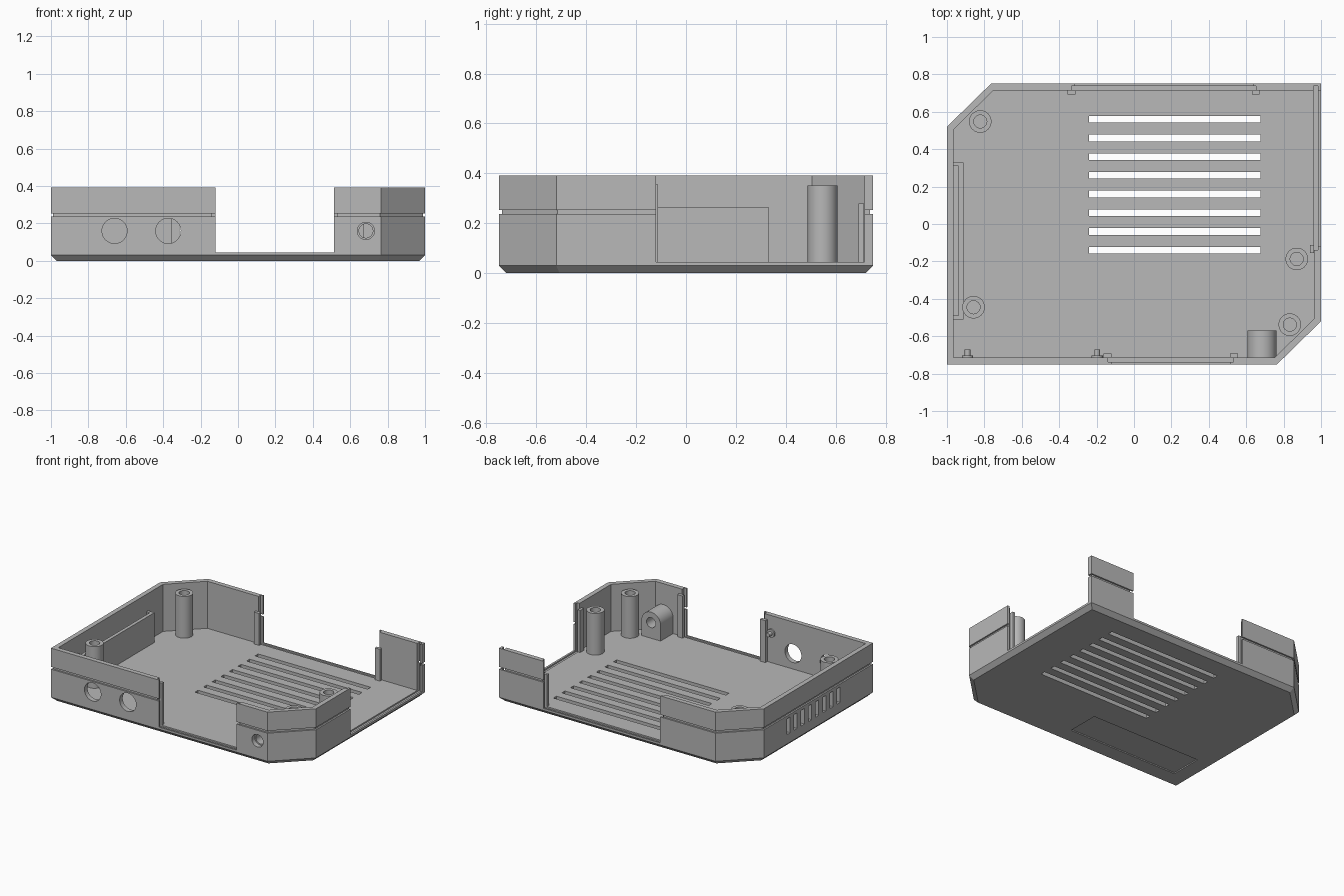
import bpy, bmesh, math
from mathutils import Matrix, Vector

if "Cube" in bpy.data.objects:
    bpy.data.objects.remove(bpy.data.objects["Cube"])

grey = bpy.data.materials.new("grey_plastic")
grey.diffuse_color = (0.48, 0.48, 0.48, 1)
grey.use_nodes = True
grey.node_tree.nodes["Principled BSDF"].inputs["Base Color"].default_value = grey.diffuse_color


def finish(name, bm):
    bmesh.ops.recalc_face_normals(bm, faces=bm.faces[:])
    me = bpy.data.meshes.new(name)
    bm.to_mesh(me)
    bm.free()
    me.materials.append(grey)
    ob = bpy.data.objects.new(name, me)
    bpy.context.collection.objects.link(ob)
    return ob


def add_box(bm, x0, x1, y0, y1, z0, z1):
    m = Matrix.Translation(((x0 + x1) / 2, (y0 + y1) / 2, (z0 + z1) / 2))
    bmesh.ops.create_cube(bm, size=1, matrix=m @ Matrix.Diagonal((x1 - x0, y1 - y0, z1 - z0, 1)))


def add_rod(bm, x, z, r, y0, y1):
    m = Matrix.Translation((x, (y0 + y1) / 2, z)) @ Matrix.Rotation(math.pi / 2, 4, 'X')
    bmesh.ops.create_cone(bm, cap_ends=True, segments=48, radius1=r, radius2=r,
                          depth=y1 - y0, matrix=m)


def boxes(name, *dims):
    bm = bmesh.new()
    for d in dims:
        add_box(bm, *d)
    return finish(name, bm)


def rods(name, *dims):
    bm = bmesh.new()
    for d in dims:
        add_rod(bm, *d)
    return finish(name, bm)


def cut(ob, cutter):
    mod = ob.modifiers.new("cut", 'BOOLEAN')
    mod.operation, mod.solver, mod.object = 'DIFFERENCE', 'EXACT', cutter
    bpy.context.view_layer.objects.active = ob
    bpy.ops.object.modifier_apply(modifier=mod.name)
    bpy.data.objects.remove(cutter)


def smooth(ob):
    bpy.ops.object.select_all(action='DESELECT')
    ob.select_set(True)
    bpy.context.view_layer.objects.active = ob
    bpy.ops.object.shade_smooth_by_angle(angle=math.radians(30))


# Case outline: rectangle with two opposite corners cut off
OUTLINE = [Vector(p) for p in ((-1, -.75), (.765, -.75), (1, -.52), (1, .75), (-.765, .75), (-1, .52))]
WALL, FLOOR, TOP = .035, .045, .392


def inset(d):
    pts = []
    for i, p in enumerate(OUTLINE):
        a = (p - OUTLINE[i - 1]).normalized()
        b = (OUTLINE[(i + 1) % 6] - p).normalized()
        na, nb = Vector((-a.y, a.x)), Vector((-b.y, b.x))
        pts.append(p + (na + nb) * d / (1 + na.dot(nb)))
    return pts


# Tray: chamfered bottom edge, outer groove, wall and floor
bm = bmesh.new()
rings = []
for d, z in ((.03, 0), (0, .03), (0, .237), (.012, .237), (.012, .254), (0, .254),
             (0, TOP), (WALL, TOP), (WALL, FLOOR)):
    rings.append([bm.verts.new((p.x, p.y, z)) for p in inset(d)])
for lo, hi in zip(rings, rings[1:]):
    for i in range(6):
        j = (i + 1) % 6
        bm.faces.new((lo[i], lo[j], hi[j], hi[i]))
bm.faces.new(rings[0])
bm.faces.new(rings[-1])
tray = finish("tray", bm)

# Connector openings in front, back and right walls
cut(tray, boxes("openings", (-.12, .512, -.8, -.70, FLOOR, .5),
                (-.315, .635, .70, .8, FLOOR, .5),
                (.955, 1.05, -.12, .715, FLOOR, .5)))
# Slots that hold the sliding panels
cut(tray, boxes("panel_slots", (-.14, .532, -.739, -.714, .035, .5),
                (-.333, .653, .714, .739, .035, .5),
                (.961, .985, -.138, .739, .035, .5)))
# Floor vents and side vents
cut(tray, boxes("vents",
                *[(-.24, .677, y - .018, y + .018, -.1, .2)
                  for y in (.56 - .1 * i for i in range(8))],
                *[(-1.05, -.955, y - .018, y + .018, .10, .215)
                  for y in (.235 - .0835 * i for i in range(8))]))
# Round holes in the front wall
cut(tray, rods("front_holes", (-.66, .16, .067, -.8, -.70), (-.373, .16, .067, -.8, -.70),
               (.684, .16, .046, -.8, -.70)))
# Shallow label recess underneath
cut(tray, boxes("label_recess", (-.86, .04, -.605, -.365, -.1, .008)))
smooth(tray)

# Screw posts with blind holes
for n, (x, y) in enumerate(((-.822, .548), (-.858, -.445), (.87, -.187), (.833, -.538))):
    bm = bmesh.new()
    loops = []
    for r, z in ((.06, FLOOR - .01), (.06, .352), (.035, .352), (.035, .1)):
        loops.append([bm.verts.new((x + r * math.cos(t), y + r * math.sin(t), z))
                      for t in (math.tau * k / 40 for k in range(40))])
    for lo, hi in zip(loops, loops[1:]):
        for k in range(40):
            bm.faces.new((lo[k], lo[(k + 1) % 40], hi[(k + 1) % 40], hi[k]))
    bm.faces.new(loops[0])
    bm.faces.new(loops[-1])
    smooth(finish(f"screw_post_{n + 1}", bm))

# Round-topped block behind the small front hole
bm = bmesh.new()
arch = [(.606, FLOOR - .005), (.762, FLOOR - .005)]
arch += [(.684 + .078 * math.cos(t), .16 + .078 * math.sin(t))
         for t in (math.pi * k / 24 for k in range(25))]
near, far = ([bm.verts.new((x, y, z)) for x, z in arch] for y in (-.716, -.57))
for i in range(len(arch)):
    j = (i + 1) % len(arch)
    bm.faces.new((near[i], near[j], far[j], far[i]))
bm.faces.new(near)
bm.faces.new(far)
block = finish("socket_block", bm)
cut(block, rods("socket_hole", (.684, .16, .037, -.8, -.5)))
smooth(block)

# Guide rails beside the openings
boxes("front_rails", (-.163, -.12, -.714, -.692, FLOOR, .355),
      (.512, .555, -.714, -.692, FLOOR, .355))
boxes("back_rails", (-.355, -.312, .692, .714, FLOOR, .28),
      (.632, .672, .692, .714, FLOOR, .28))
boxes("right_rail", (.942, .962, -.155, -.112, FLOOR, .355))

# Board holder inside the left wall
boxes("left_holder", (-.937, -.912, -.51, .33, FLOOR, .265),
      (-.968, -.937, -.51, -.49, FLOOR, .265),
      (-.968, -.937, .31, .33, FLOOR, .265))

# Small pegs on the inside of the front wall
for x, side in ((-.89, "left"), (-.197, "right")):
    smooth(rods(f"{side}_peg", (x, .265, .03, -.718, -.703), (x, .265, .015, -.704, -.67)))
